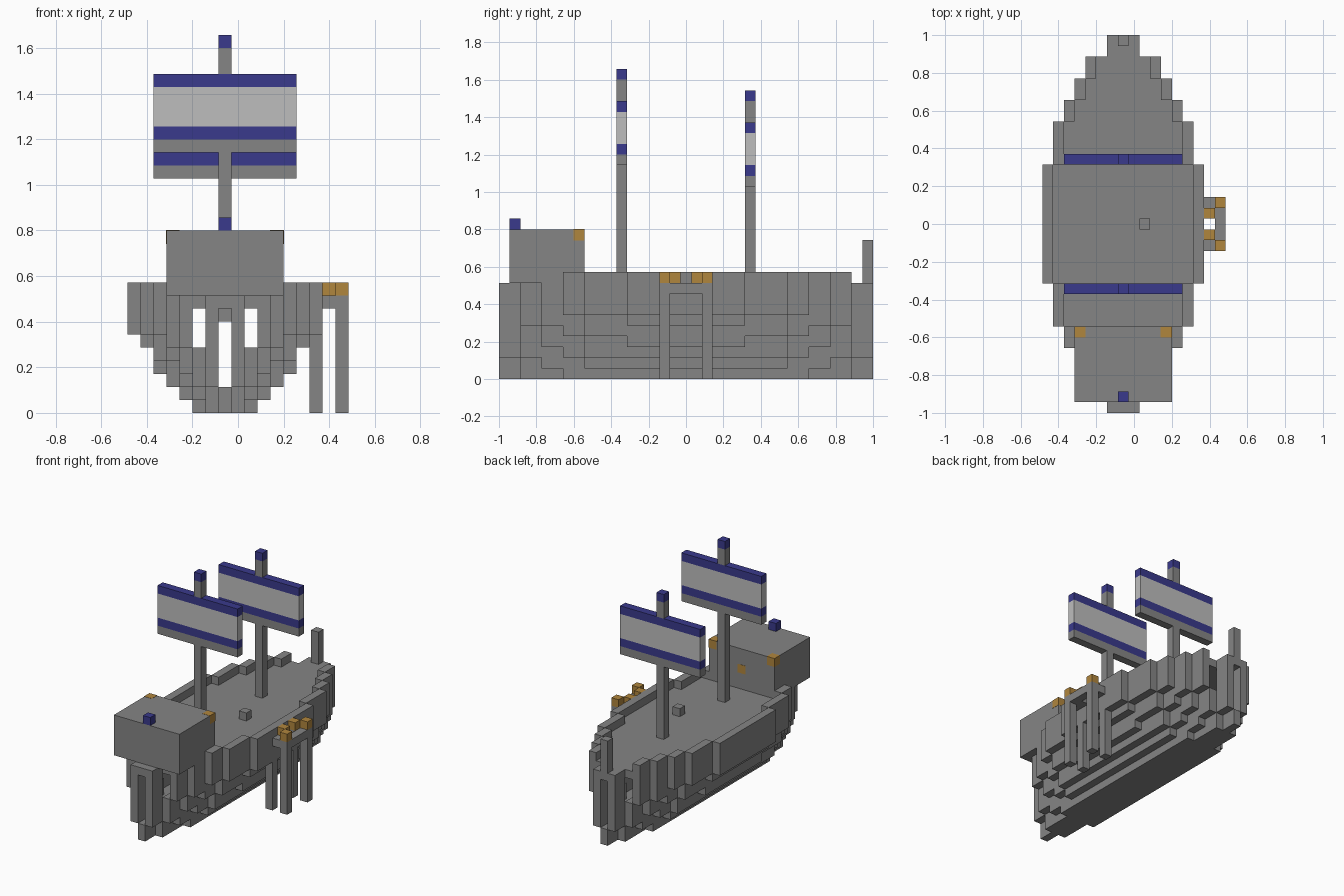
import bpy
import bmesh

if "Cube" in bpy.data.objects:
    bpy.data.objects.remove(bpy.data.objects["Cube"], do_unlink=True)

U = 2 / 35                    # size of one block
X0, Y0 = -8.5 * U, -1.0       # corner of the block grid
MID = 7.5                     # hull centreline in blocks


def material(name, rgb):
    m = bpy.data.materials.new(name)
    m.use_nodes = True
    m.diffuse_color = (*rgb, 1)
    m.node_tree.nodes["Principled BSDF"].inputs["Base Color"].default_value = (*rgb, 1)
    return m


GRAY = material("hull gray", (0.235, 0.235, 0.235))
NAVY = material("navy trim", (0.042, 0.042, 0.262))
OCHRE = material("ochre lamp", (0.434, 0.238, 0.048))
PALE = material("pale sailcloth", (0.515, 0.515, 0.515))


def build(name, mat, boxes, grow=0.0):
    """Make one object out of boxes, each ((x0, x1), (y0, y1), (z0, z1)) in blocks."""
    bm = bmesh.new()
    for spans in boxes:
        lo = [s[0] * U - grow for s in spans]
        hi = [s[1] * U + grow for s in spans]
        made = bmesh.ops.create_cube(bm, size=1)["verts"]
        for v in made:
            v.co = [hi[i] if v.co[i] > 0 else lo[i] for i in range(3)]
            v.co.x += X0
            v.co.y += Y0
    mesh = bpy.data.meshes.new(name)
    bm.to_mesh(mesh)
    bm.free()
    mesh.materials.append(mat)
    obj = bpy.data.objects.new(name, mesh)
    bpy.context.collection.objects.link(obj)
    return obj


def cell(x, y, z0, z1):
    return ((x, x + 1), (y, y + 1), (z0, z1))


# Hull stations from the ends to the middle, mirrored fore and aft
EDGES = [0, 2, 4, 6, 8, 12]


def spans(i):
    if i == 5:
        return [(12, 23)]
    a, b = EDGES[i], EDGES[i + 1]
    return [(a, b), (35 - b, 35 - a)]


def sides(w, row, z):
    return [((MID - w, MID - w + 1), row, z), ((MID + w - 1, MID + w), row, z)]


def full(w, row, z):
    return [((MID - w, MID + w), row, z)]


# Half widths per station for each tier of planking, bottom up
TOP = [1.5, 3.5, 4.5, 5.5, 6.5, 7.5]
TIERS = [
    ("keel", (0, 1), [0.5, 1.5, 1.5, 2.5, 2.5, 2.5], full),
    ("bilge", (1, 2), [0.5, 1.5, 2.5, 2.5, 3.5, 3.5], full),
    ("lower_planking", (2, 3), [1.5, 2.5, 2.5, 3.5, 4.5, 4.5], sides),
    ("middle_planking", (3, 4), [1.5, 2.5, 3.5, 3.5, 4.5, 5.5], sides),
    ("upper_planking", (4, 5), [1.5, 2.5, 3.5, 4.5, 5.5, 5.5], sides),
    ("wale", (5, 6), [1.5, 3.5, 4.5, 4.5, 5.5, 6.5], sides),
    ("topsides", (6, 8), TOP, sides),
    ("deck", (8, 9), TOP, full),
]
for name, z, widths, shape in TIERS:
    boxes = []
    for i, w in enumerate(widths):
        for row in spans(i):
            boxes += shape(w, row, z)
    build(name, GRAY, boxes)

# Rails along the deck edge, left off beside the cabin
rails = []
for i in range(1, 6):
    for row in spans(i):
        if row[0] >= 6 and row[1] <= 33:
            rails += sides(TOP[i], row, (9, 10))
build("rails", GRAY, rails)

# Deck fittings
build("end_post", GRAY, [cell(7, 34, 9, 13)])
build("deck_block", GRAY, [cell(9, 17, 9, 10)])

# Cabin with lamps on its corners and wall
build("cabin", GRAY, [((3, 12), (1, 8), (9, 14))])
build("cabin_lamps", OCHRE,
      [cell(3, 7, 13, 14), cell(11, 7, 13, 14), cell(7, 7, 11, 12)], 0.0015)
build("cabin_finial", NAVY, [cell(7, 1, 14, 15)])

# Masts and banded sails
for label, row, foot in (("front", 11, 20), ("rear", 23, 18)):
    tip = foot + 9

    def band(a, b):
        return ((2, 13), (row, row + 1), (foot + a, foot + b))

    build(label + "_mast", GRAY, [cell(7, row, 7, foot), cell(7, row, foot + 6, tip - 1)])
    build(label + "_mast_cap", NAVY, [cell(7, row, tip - 1, tip)])
    build(label + "_sail_foot", GRAY, [band(0, 1)])
    build(label + "_sail_stripes", NAVY, [band(1, 2), band(5, 6)])
    build(label + "_sail_cloth", PALE, [band(2, 5)])

# Side landing on stilts, with lamps
landing = [((16, 17), (15, 20), (8, 9))]
landing += [((15, 16), (15, 17), (8, 9)), ((15, 16), (18, 20), (8, 9))]
build("landing", GRAY, landing)
stilts = []
for row in (15, 19):
    stilts += [cell(16, row, 0, 8), cell(14, row, 0, 6)]
build("landing_stilts", GRAY, stilts)
build("landing_lamps", OCHRE,
      [cell(x, y, 9, 10) for x, y in ((16, 15), (15, 16), (15, 18), (16, 19))])
